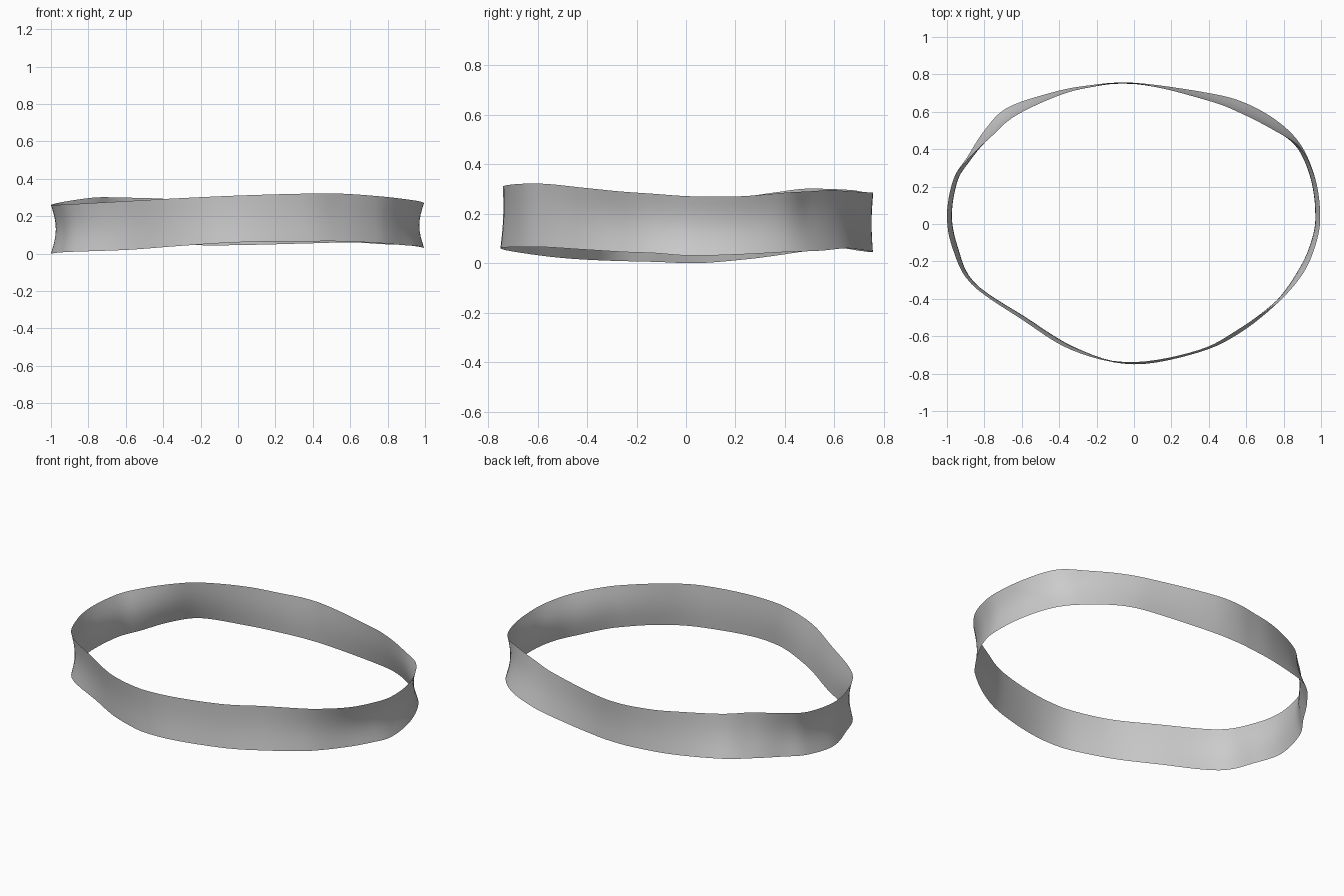
import bpy
import bmesh
import math
from mathutils import Vector

# Remove the default cube
default_cube = bpy.data.objects.get("Cube")
if default_cube:
    bpy.data.objects.remove(default_cube, do_unlink=True)

# Stations around the band, in hundredths of a unit:
# outer x, outer y, inward lean of the top edge, bottom height, top height
STATIONS = [
    (99.5, 2, 0, 3, 27), (97.5, 22, 0, 3.5, 27), (90, 41, 1, 4.5, 28.5),
    (78, 54, 5, 5, 29), (60, 64.5, 6, 6, 29.5), (40, 70, 4, 5.5, 29),
    (0, 75.5, 0, 4.5, 28.5), (-25, 74, 1, 4.5, 28.5),
    (-45, 70, 3, 5, 29.5), (-68, 62, 6, 6, 30), (-80, 50, 5, 5, 30),
    (-89, 36, 1, 3, 28.5), (-96.5, 24, 0, 1.5, 27), (-100, 5, 0, 0, 26),
    (-97, -13, -1, 0.5, 26), (-87, -32, 0, 1, 26.5), (-60, -51, -2, 2, 28),
    (-33, -67.5, -2, 4, 29.5), (0, -75, 1, 6, 31), (35, -68.5, 1, 6.5, 32),
    (57, -58, 2, 6.5, 32), (77, -42, 0, 5.5, 30.5), (90, -27, -2, 4.5, 29),
    (96.5, -13, -1, 4, 28),
]
STEPS = 6    # slices between neighbouring stations
ROWS = 8     # divisions up the band


def smooth_loop(points, steps):
    """Closed smooth interpolation through tuples of values."""
    count = len(points)
    result = []
    for i in range(count):
        a, b, c, d = (Vector(points[(i + k) % count]) for k in (-1, 0, 1, 2))
        for s in range(steps):
            t = s / steps
            start_slope, end_slope = (c - a) / 2, (d - b) / 2
            ease = t * t * (3 - 2 * t)
            result.append(b.lerp(c, ease)
                          + start_slope * t * (1 - t) ** 2
                          - end_slope * t * t * (1 - t))
    return result


def make_material(name, colour):
    mat = bpy.data.materials.new(name)
    mat.use_nodes = True
    mat.diffuse_color = colour
    shader = next(n for n in mat.node_tree.nodes if n.type == 'BSDF_PRINCIPLED')
    shader.inputs["Base Color"].default_value = colour
    return mat


def build_band(name, material):
    bm = bmesh.new()
    slices = smooth_loop(STATIONS, STEPS)
    count = len(slices)
    columns = []
    for i, station in enumerate(slices):
        x, y, lean, low, high = station / 100
        # Horizontal direction pointing into the ring
        along = slices[(i + 1) % count] - slices[i - 1]
        inward = Vector((-along[1], along[0], 0)).normalized()
        # The middle is pinched in, mostly at the two ends of the oval
        pinch = 0.006 + 0.02 * abs(x) ** 4
        column = []
        for row in range(ROWS + 1):
            t = row / ROWS
            shift = max(lean, 0) * t + max(-lean, 0) * (1 - t)
            shift += pinch * math.sin(math.pi * t)
            place = Vector((x, y, low + (high - low) * t))
            column.append(bm.verts.new(place + inward * shift))
        columns.append(column)
    for i, column in enumerate(columns):
        following = columns[(i + 1) % count]
        for row in range(ROWS):
            bm.faces.new((column[row], following[row],
                          following[row + 1], column[row + 1]))
    mesh = bpy.data.meshes.new(name)
    bm.to_mesh(mesh)
    bm.free()
    mesh.materials.append(material)
    mesh.shade_smooth()
    band = bpy.data.objects.new(name, mesh)
    bpy.context.collection.objects.link(band)
    return band


# One thin, open, wavy band
build_band("wavy_band", make_material("plain_grey", (0.6, 0.6, 0.6, 1)))
